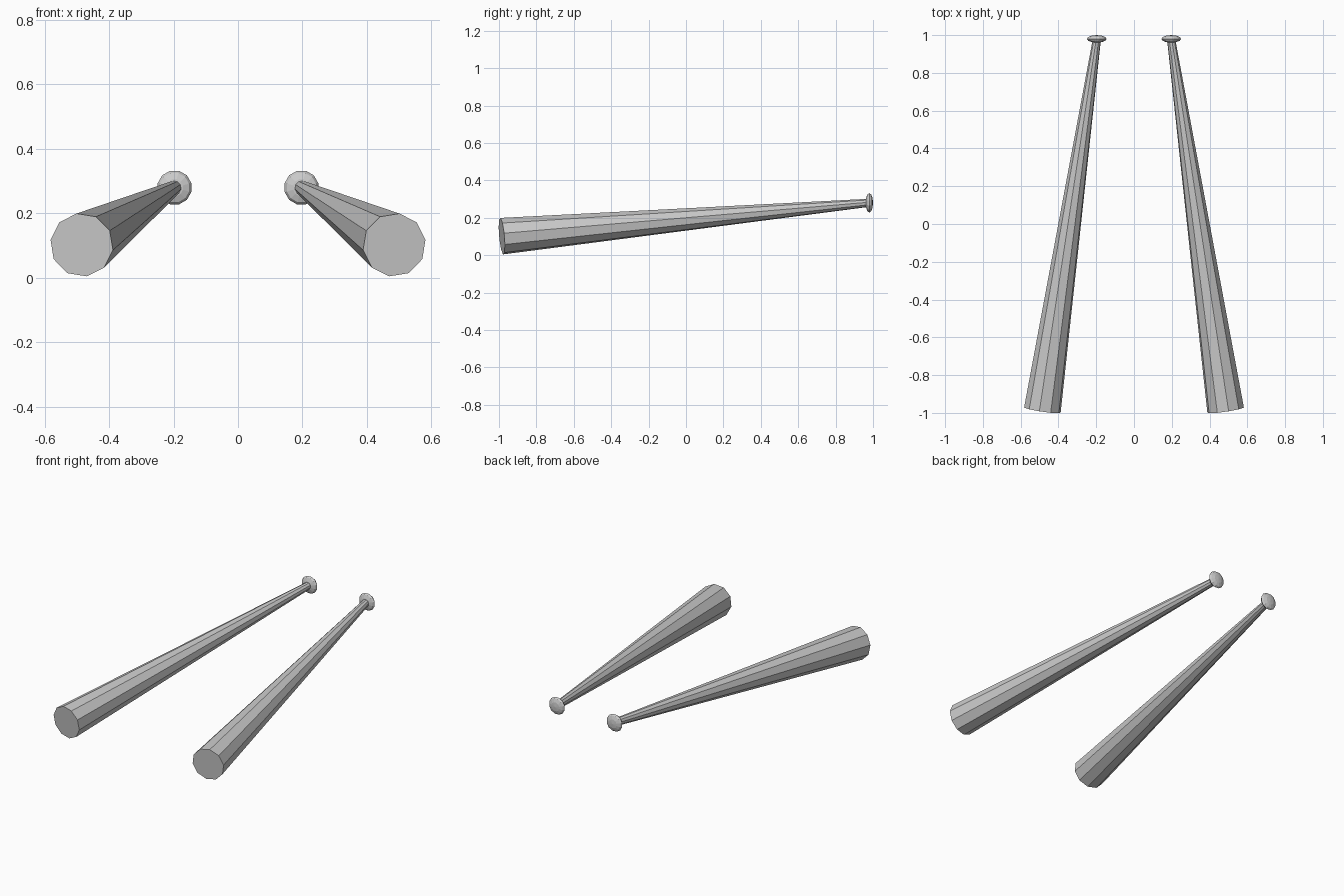
import bpy, bmesh, math
from mathutils import Vector, Matrix

cube = bpy.data.objects.get("Cube")
if cube:
    bpy.data.objects.remove(cube, do_unlink=True)

grey = bpy.data.materials.new("plain grey")
grey.use_nodes = True
colour = (0.6, 0.6, 0.6, 1)
grey.diffuse_color = colour
grey.node_tree.nodes["Principled BSDF"].inputs["Base Color"].default_value = colour

SIDES = 10


def make_object(name, bm):
    bmesh.ops.recalc_face_normals(bm, faces=bm.faces)
    mesh = bpy.data.meshes.new(name)
    bm.to_mesh(mesh)
    bm.free()
    mesh.materials.append(grey)
    obj = bpy.data.objects.new(name, mesh)
    bpy.context.collection.objects.link(obj)


def tapered_shaft(name, side):
    # Ten-sided taper, cut square to its sloping axis
    start, end = Vector((0.485, -0.985, 0.102)), Vector((0.197, 0.975, 0.28))
    axis = (end - start).normalized()
    up = (Vector((0, 0, 1)) - axis * axis.z).normalized()
    across = axis.cross(up)
    bm = bmesh.new()
    rings = []
    for centre, radius in ((start, 0.099), (end, 0.022)):
        ring = []
        for i in range(SIDES):
            a = math.radians(81.3) + math.tau * i / SIDES
            p = centre + radius * (math.cos(a) * across + math.sin(a) * up)
            ring.append(bm.verts.new((p.x * side, p.y, p.z)))
        rings.append(ring)
    bm.faces.new(rings[0])
    bm.faces.new(rings[1])
    for i in range(SIDES):
        j = (i + 1) % SIDES
        bm.faces.new((rings[0][i], rings[0][j], rings[1][j], rings[1][i]))
    make_object(name, bm)


def end_knob(name, side):
    # Flattened ball facing straight back
    bm = bmesh.new()
    bmesh.ops.create_uvsphere(bm, u_segments=12, v_segments=6, radius=1)
    matrix = (Matrix.Translation((0.197 * side, 0.98, 0.28))
              @ Matrix.Diagonal((0.054, 0.02, 0.054, 1))
              @ Matrix.Rotation(math.radians(90), 4, "X")
              @ Matrix.Rotation(math.radians(15), 4, "Z"))
    bmesh.ops.transform(bm, matrix=matrix, verts=bm.verts)
    make_object(name, bm)


for label, side in (("left", 1), ("right", -1)):
    tapered_shaft(label + "_shaft", side)
    end_knob(label + "_knob", side)
